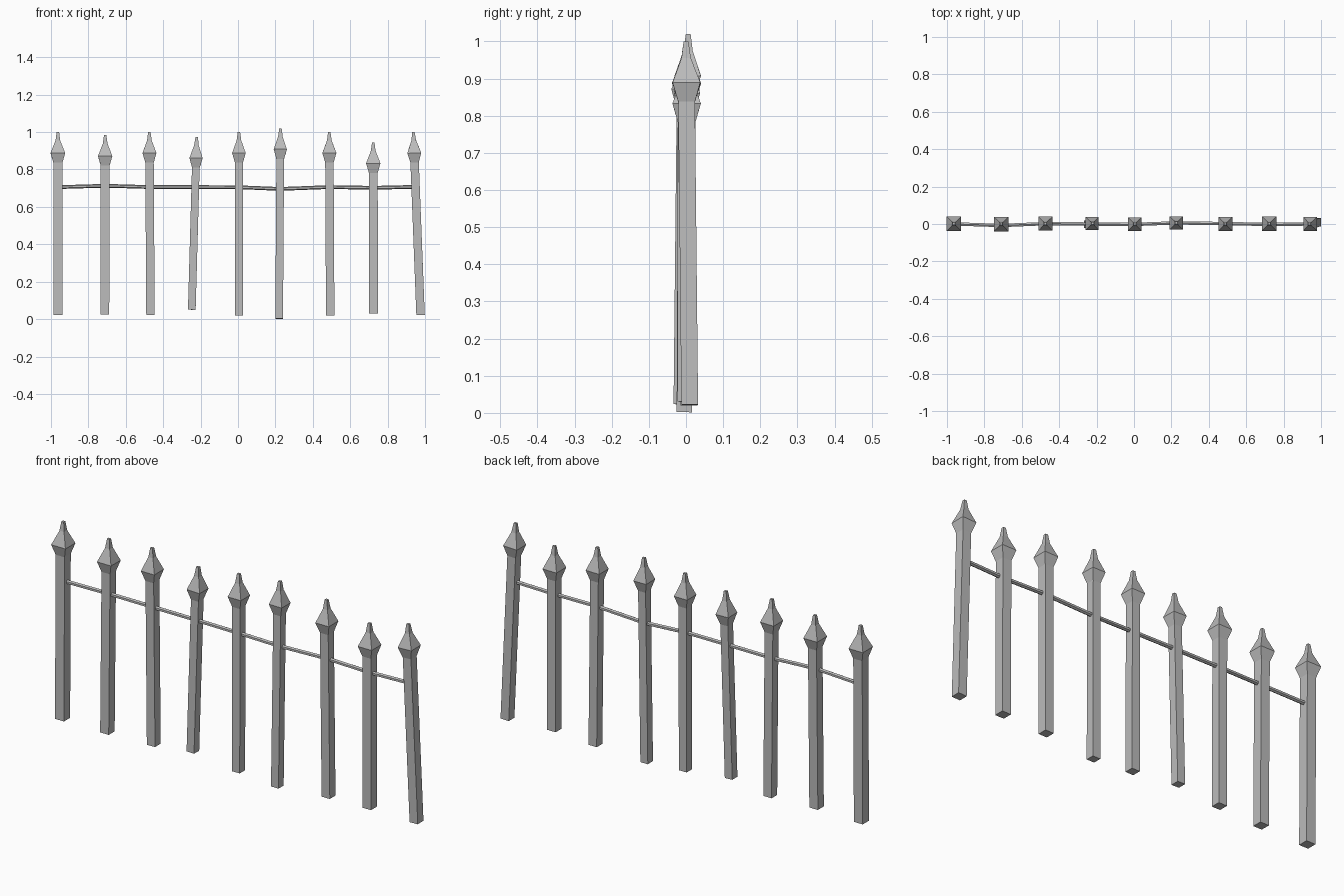
import bpy, bmesh
from mathutils import Vector

if "Cube" in bpy.data.objects:
    bpy.data.objects.remove(bpy.data.objects["Cube"])

grey = bpy.data.materials.new("iron_grey")
grey.diffuse_color = (0.5, 0.5, 0.5, 1)
grey.use_nodes = True
grey.node_tree.nodes["Principled BSDF"].inputs["Base Color"].default_value = grey.diffuse_color


def make_object(name, bm):
    bmesh.ops.recalc_face_normals(bm, faces=bm.faces)
    mesh = bpy.data.meshes.new(name)
    bm.to_mesh(mesh)
    bm.free()
    mesh.materials.append(grey)
    obj = bpy.data.objects.new(name, mesh)
    bpy.context.collection.objects.link(obj)
    return obj


def loft(bm, rings):
    """Skin a list of vertex-position rings and cap both ends."""
    vs = [[bm.verts.new(p) for p in ring] for ring in rings]
    n = len(vs[0])
    for a, b in zip(vs, vs[1:]):
        for i in range(n):
            bm.faces.new((a[i], a[(i + 1) % n], b[(i + 1) % n], b[i]))
    bm.faces.new(vs[0])
    bm.faces.new(vs[-1])


# Leaning square pickets with spear heads: bottom (x, y, z), tip (x, y, z), shaft half width
pickets = [
    ((-0.963, -0.004, 0.022), (-0.963, 0.002, 1.000), 0.0245),
    ((-0.712, -0.010, 0.024), (-0.710, 0.000, 0.983), 0.0235),
    ((-0.468, 0.006, 0.022), (-0.474, 0.002, 1.000), 0.0225),
    ((-0.247, -0.002, 0.050), (-0.221, 0.003, 0.973), 0.0205),
    ((0.005, -0.003, 0.020), (0.005, 0.000, 1.000), 0.0215),
    ((0.220, -0.005, 0.002), (0.227, 0.006, 1.020), 0.0205),
    ((0.493, 0.008, 0.020), (0.488, 0.000, 1.000), 0.0225),
    ((0.725, 0.000, 0.030), (0.723, 0.002, 0.945), 0.0235),
    ((0.976, 0.010, 0.022), (0.938, 0.000, 1.000), 0.0225),
]
for i, (bottom, tip, half) in enumerate(pickets):
    a, b = Vector(bottom), Vector(tip)
    up = (b - a).normalized()
    side = Vector((1, 0, 0))
    side = (side - up * side.dot(up)).normalized()
    front = up.cross(side)
    length = (b - a).length
    head = half + 0.0148
    profile = [(0, half), (length - 0.163, half), (length - 0.112, head),
               (length - 0.045, 0.0125), (length, 0.0065)]
    rings = [[a + up * t + side * (sx * r) + front * (sy * r)
              for sx, sy in ((-1, -1), (1, -1), (1, 1), (-1, 1))]
             for t, r in profile]
    bm = bmesh.new()
    loft(bm, rings)
    make_object(f"spear_picket_{i + 1}", bm)

# Thin wavering rail threaded through the pickets
path = [(-0.95, 0.000, 0.706), (-0.71, -0.008, 0.713), (-0.47, 0.002, 0.706),
        (-0.23, 0.000, 0.706), (0.005, -0.002, 0.705), (0.225, 0.006, 0.696),
        (0.488, 0.002, 0.706), (0.724, -0.002, 0.702), (0.94, 0.000, 0.707)]
section = [(0.0, -0.010), (0.009, -0.005), (0.009, 0.005),
           (0.0, 0.010), (-0.009, 0.005), (-0.009, -0.005)]
bm = bmesh.new()
loft(bm, [[Vector((x, y + dy, z + dz)) for dy, dz in section] for x, y, z in path])
make_object("cross_rail", bm)
